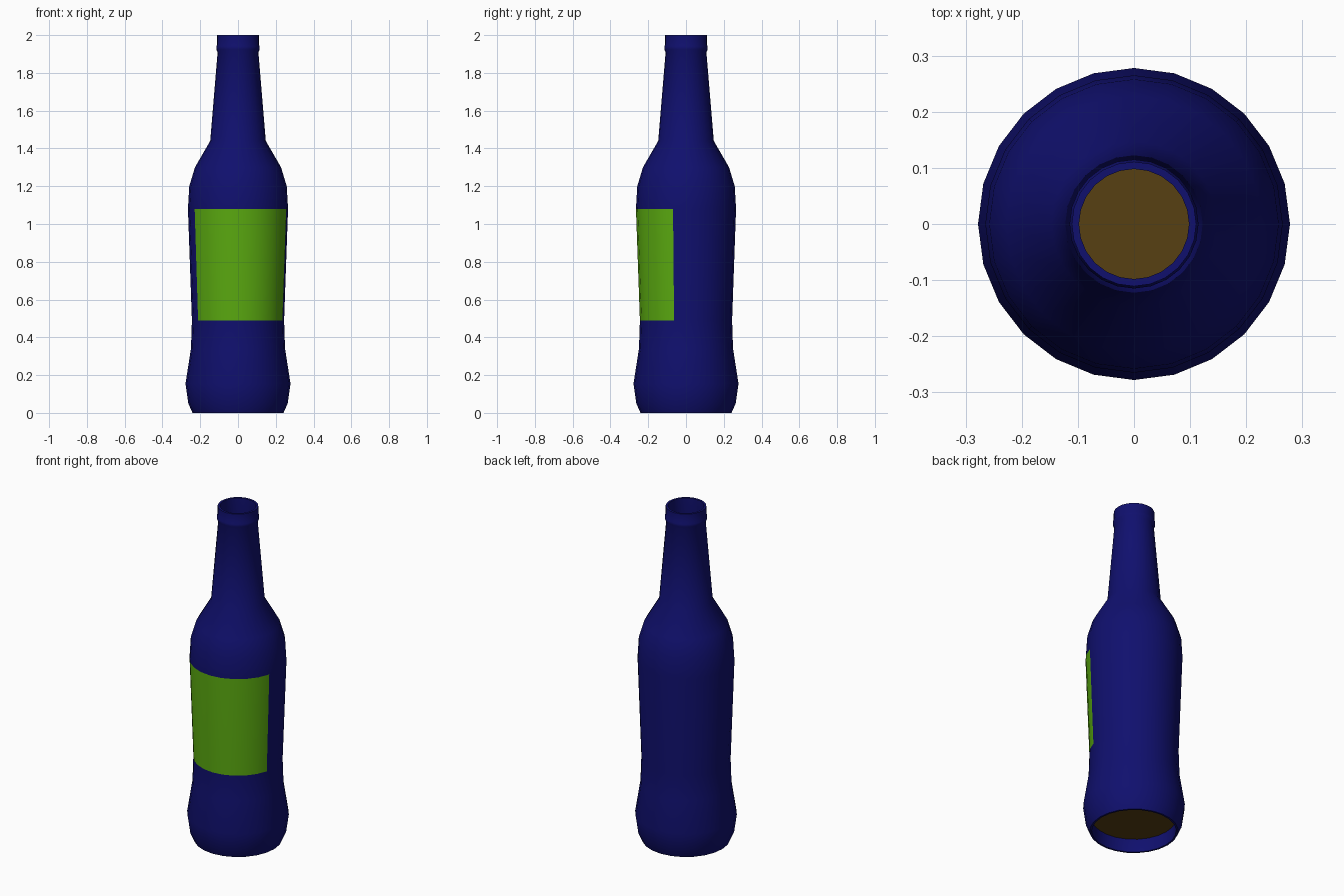
import bpy, bmesh
from math import sin, cos, radians, tau

cube = bpy.data.objects.get("Cube")
if cube:
    bpy.data.objects.remove(cube, do_unlink=True)

SIDES = 24


def material(name, rgb):
    m = bpy.data.materials.new(name)
    m.use_nodes = True
    m.diffuse_color = (*rgb, 1)
    bsdf = next(n for n in m.node_tree.nodes if n.type == 'BSDF_PRINCIPLED')
    bsdf.inputs["Base Color"].default_value = (*rgb, 1)
    bsdf.inputs["Roughness"].default_value = 0.6
    return m


glass = material("blue glass", (0.005, 0.005, 0.155))
paper = material("green label", (0.1, 0.39, 0.005))
amber = material("amber brown", (0.095, 0.05, 0.006))


def ring(bm, r, z):
    # Angle zero faces the front and grows towards +x
    return [bm.verts.new((r * sin(j * tau / SIDES), -r * cos(j * tau / SIDES), z))
            for j in range(SIDES)]


def finish(bm, name, mats):
    mesh = bpy.data.meshes.new(name)
    bm.to_mesh(mesh)
    bm.free()
    for m in mats:
        mesh.materials.append(m)
    ob = bpy.data.objects.new(name, mesh)
    bpy.context.collection.objects.link(ob)
    bpy.ops.object.select_all(action='DESELECT')
    ob.select_set(True)
    bpy.context.view_layer.objects.active = ob
    bpy.ops.object.shade_smooth_by_angle(angle=radians(40))
    return ob


# Bottle wall: recessed foot, outer wall, collar, lip, then back down inside
LABEL_LOW, LABEL_HIGH = 0.49, 1.08
profile = [
    (0.23, 0.08), (0.23, 0), (0.241, 0), (0.263, 0.05), (0.278, 0.155),
    (0.249, 0.34), (0.244, LABEL_LOW), (0.265, LABEL_HIGH), (0.258, 1.2),
    (0.228, 1.3), (0.147, 1.44), (0.108, 1.91), (0.115, 1.925),
    (0.115, 1.94), (0.111, 1.95), (0.111, 2.0), (0.098, 2.0),
    (0.098, 1.91), (0.135, 1.44), (0.216, 1.3), (0.25, LABEL_HIGH),
    (0.232, LABEL_LOW), (0.237, 0.34), (0.262, 0.155),
]
bm = bmesh.new()
rings = [ring(bm, r, z) for r, z in profile]
label_row = profile.index((0.244, LABEL_LOW))
label_columns = {j % SIDES for j in range(-4, 5)}
for i, low in enumerate(rings):
    high = rings[(i + 1) % len(rings)]
    for j in range(SIDES):
        k = (j + 1) % SIDES
        face = bm.faces.new((low[j], low[k], high[k], high[j]))
        # The wrapped label covers the front of the straight section
        face.material_index = int(i == label_row and j in label_columns)
finish(bm, "bottle_body", [glass, paper])

# Floor closing the recessed foot
bm = bmesh.new()
bm.faces.new(list(reversed(ring(bm, 0.23, 0.08))))
finish(bm, "bottle_floor", [amber])
